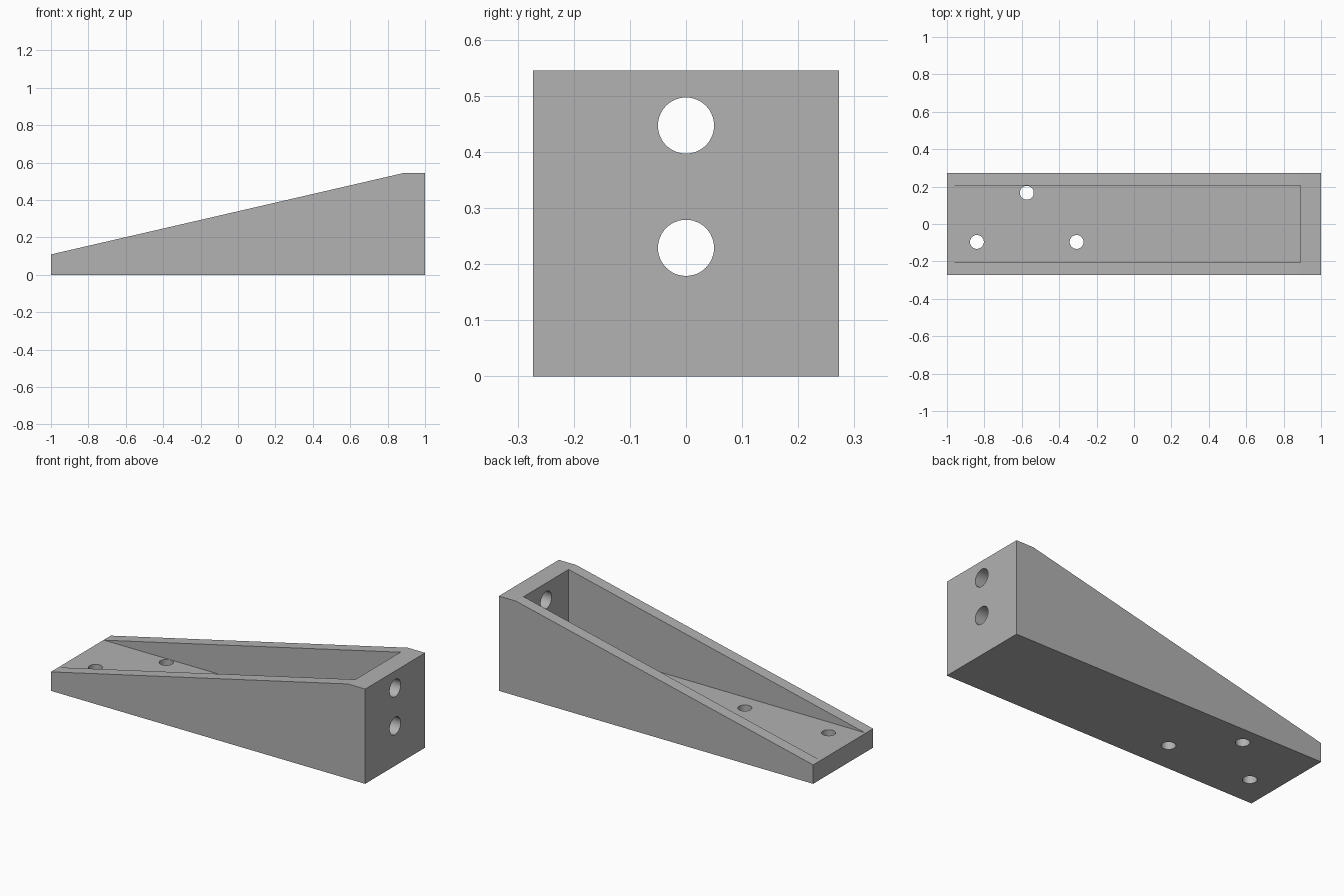
import bpy, bmesh, math
from mathutils import Vector

cube = bpy.data.objects.get("Cube")
if cube:
    bpy.data.objects.remove(cube)

HALF_W = 0.2727
POCKET_W = 0.205
FLOOR = 0.11

grey = bpy.data.materials.new("plain grey")
grey.use_nodes = True
colour = (0.445, 0.445, 0.445, 1)
grey.diffuse_color = colour
grey.node_tree.nodes["Principled BSDF"].inputs["Base Color"].default_value = colour


def extrude_profile(name, points, half_width):
    """Solid from an x-z outline, extruded symmetrically along y."""
    bm = bmesh.new()
    face = bm.faces.new([bm.verts.new((x, -half_width, z)) for x, z in points])
    new = bmesh.ops.extrude_face_region(bm, geom=[face])["geom"]
    verts = [v for v in new if isinstance(v, bmesh.types.BMVert)]
    bmesh.ops.translate(bm, verts=verts, vec=Vector((0, 2 * half_width, 0)))
    bmesh.ops.recalc_face_normals(bm, faces=bm.faces)
    mesh = bpy.data.meshes.new(name)
    bm.to_mesh(mesh)
    bm.free()
    mesh.materials.append(grey)
    obj = bpy.data.objects.new(name, mesh)
    bpy.context.collection.objects.link(obj)
    return obj


def drill(name, radius, depth, location, rotation=(0, 0, 0)):
    bpy.ops.mesh.primitive_cylinder_add(vertices=48, radius=radius, depth=depth,
                                        location=location, rotation=rotation)
    obj = bpy.context.object
    obj.name = name
    obj.data.materials.append(grey)
    return obj


# Wedge body with a short flat top at the tall end
body = extrude_profile("wedge_bracket", [(-1, 0), (1, 0), (1, 0.545),
                                         (0.89, 0.545), (-1, 0.109)], HALF_W)

# Pocket open at the top, leaving floor, side walls and end wall
cutters = [extrude_profile("pocket_cutter", [(-1.2, FLOOR), (0.89, FLOOR),
                                             (0.89, 0.8), (-1.2, 0.8)], POCKET_W)]

# Three screw holes through the floor
for x, y in [(-0.84, -0.096), (-0.573, 0.167), (-0.307, -0.096)]:
    cutters.append(drill("floor_hole_cutter", 0.037, 0.3, (x, y, 0.05)))

# Two holes through the end wall
for z in (0.229, 0.447):
    cutters.append(drill("end_hole_cutter", 0.05, 0.3, (0.95, 0, z),
                         (0, math.pi / 2, 0)))

# Cut everything out of the body
bpy.ops.object.select_all(action='DESELECT')
bpy.context.view_layer.objects.active = body
body.select_set(True)
for cutter in cutters:
    cutter.hide_render = True
    mod = body.modifiers.new("cut", 'BOOLEAN')
    mod.operation = 'DIFFERENCE'
    mod.solver = 'EXACT'
    mod.object = cutter
    bpy.ops.object.modifier_apply(modifier=mod.name)
for cutter in cutters:
    bpy.data.objects.remove(cutter)

# Smooth hole walls, sharp edges elsewhere
bpy.ops.object.shade_smooth_by_angle(angle=math.radians(10))
